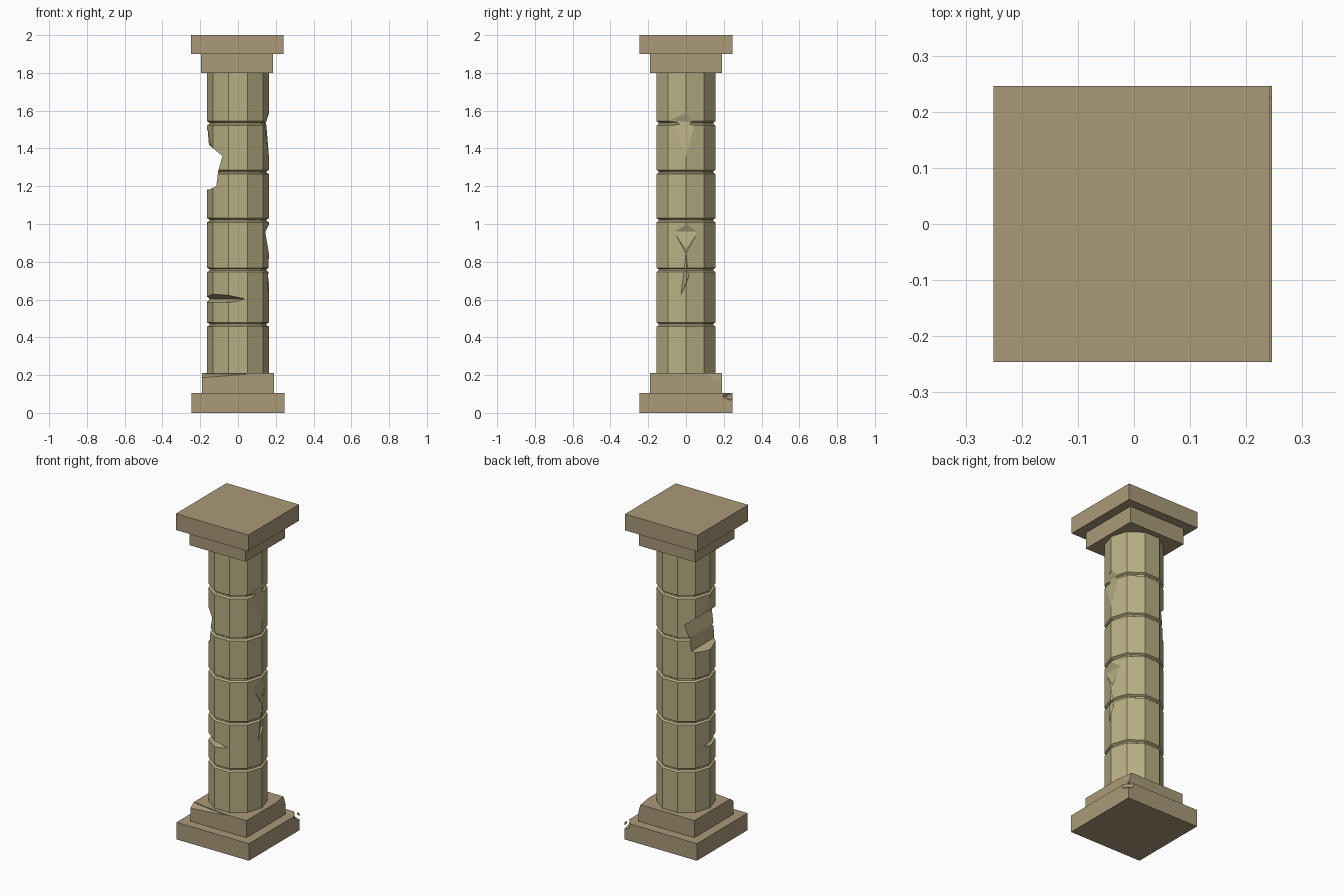
import bpy, bmesh, math
from mathutils import Vector

if "Cube" in bpy.data.objects:
    bpy.data.objects.remove(bpy.data.objects["Cube"])


def material(name, rgb):
    m = bpy.data.materials.new(name)
    m.diffuse_color = (*rgb, 1)
    m.use_nodes = True
    m.node_tree.nodes["Principled BSDF"].inputs["Base Color"].default_value = m.diffuse_color
    return m


SLAB = material("brown_stone", (0.40, 0.32, 0.19))
SHAFT = material("pale_stone", (0.48, 0.43, 0.23))


def finish(bm, name, mat=None):
    bmesh.ops.recalc_face_normals(bm, faces=bm.faces)
    me = bpy.data.meshes.new(name)
    bm.to_mesh(me)
    bm.free()
    ob = bpy.data.objects.new(name, me)
    bpy.context.collection.objects.link(ob)
    if mat:
        me.materials.append(mat)
    return ob


def slab(name, half, z0, z1, cx=0.0):
    bm = bmesh.new()
    bmesh.ops.create_cube(bm, size=1)
    for v in bm.verts:
        v.co = Vector((cx + v.co.x * 2 * half, v.co.y * 2 * half,
                       (z0 + z1) / 2 + v.co.z * (z1 - z0)))
    return finish(bm, name, SLAB)


def hull(points):
    bm = bmesh.new()
    for p in points:
        bm.verts.new(p)
    res = bmesh.ops.convex_hull(bm, input=bm.verts)
    bmesh.ops.delete(bm, geom=[v for v in res["geom_interior"]
                               if isinstance(v, bmesh.types.BMVert)], context='VERTS')
    return finish(bm, "chip_cutter")


def prism(profile, direction, half):
    """Extrude an (outward distance, z) profile sideways, facing a direction in degrees."""
    a = math.radians(direction)
    n = Vector((math.cos(a), math.sin(a), 0))
    t = Vector((-n.y, n.x, 0))
    bm = bmesh.new()
    rings = [[bm.verts.new(n * d + t * s * half + Vector((0, 0, z))) for d, z in profile]
             for s in (-1, 1)]
    bm.faces.new(rings[0])
    bm.faces.new(rings[1])
    k = len(profile)
    for i in range(k):
        j = (i + 1) % k
        bm.faces.new((rings[0][i], rings[0][j], rings[1][j], rings[1][i]))
    return finish(bm, "chip_cutter")


def carve(ob, cutters):
    for c in cutters:
        c.hide_render = True
        mod = ob.modifiers.new("chip", 'BOOLEAN')
        mod.operation = 'DIFFERENCE'
        mod.solver = 'EXACT'
        mod.object = c
    dg = bpy.context.evaluated_depsgraph_get()
    me = bpy.data.meshes.new_from_object(ob.evaluated_get(dg))
    ob.modifiers.clear()
    ob.data = me
    for c in cutters:
        bpy.data.objects.remove(c)


# Ten-sided shaft with chamfered grooves between the drums
R, SIDES = 0.164, 10
rings = [(R, 0.2)]
for z in (0.468, 0.757, 1.02, 1.275, 1.533):
    rings += [(R, z - 0.011), (R - 0.012, z - 0.004), (R - 0.012, z + 0.004), (R, z + 0.011)]
rings.append((R, 1.81))
bm = bmesh.new()
loops = [[bm.verts.new((r * math.cos(math.tau * i / SIDES), r * math.sin(math.tau * i / SIDES), z))
          for i in range(SIDES)] for r, z in rings]
for a, b in zip(loops, loops[1:]):
    for i in range(SIDES):
        j = (i + 1) % SIDES
        bm.faces.new((a[i], a[j], b[j], b[i]))
bm.faces.new(loops[0])
bm.faces.new(loops[-1])
shaft = finish(bm, "shaft", SHAFT)

carve(shaft, [
    # large broken notch on the left
    prism([(0.25, 1.46), (0.15, 1.415), (0.082, 1.36), (0.105, 1.28), (0.115, 1.2),
           (0.15, 1.183), (0.25, 1.18)], 180, 0.2),
    # thin shaved strip above the notch
    prism([(0.25, 1.53), (0.158, 1.5), (0.146, 1.40), (0.25, 1.40)], 188, 0.2),
    # wedge-shaped gash on the front left
    prism([(0.25, 0.655), (0.078, 0.603), (0.125, 0.588), (0.25, 0.585)], 223, 0.25),
    # upper chip on the right
    hull([(0.136, -0.092, 1.55), (0.162, 0, 1.585), (0.150, 0.058, 1.535), (0.165, 0, 1.345),
          (0.148, -0.01, 1.53), (0.25, -0.09, 1.55), (0.25, 0, 1.59), (0.25, 0.06, 1.53),
          (0.25, 0, 1.34)]),
    # shallow dent and crack on the right
    hull([(0.165, 0, 1.0), (0.155, 0, 0.86), (0.145, 0.065, 0.96), (0.145, -0.065, 0.96),
          (0.165, 0, 0.84), (0.25, 0.07, 0.97), (0.25, -0.07, 0.97), (0.25, 0, 0.83)]),
    hull([(0.165, 0, 0.86), (0.150, 0.004, 0.70), (0.157, -0.034, 0.605),
          (0.160, 0.014, 0.72), (0.25, 0, 0.87), (0.25, -0.034, 0.6), (0.25, 0.02, 0.72)]),
])

# Stepped base and cap
base_lower = slab("base_lower", 0.246, 0, 0.105)
base_upper = slab("base_upper", 0.19, 0.105, 0.21)
slab("cap_lower", 0.191, 1.8, 1.9, -0.005)
slab("cap_upper", 0.246, 1.9, 2.0, -0.004)

# Chipped back right corner of the lower step
carve(base_lower, [hull([(0.26, 0.19, 0.12), (0.246, 0.195, 0.085), (0.2, 0.26, 0.12),
                         (0.215, 0.246, 0.075), (0.26, 0.26, 0.06), (0.222, 0.222, 0.09),
                         (0.246, 0.225, 0.07)])])

# Worn front edge and corners of the upper step
carve(base_upper, [
    hull([(-0.2, -0.2, 0.18), (0.12, -0.2, 0.205), (0.12, -0.2, 0.23),
          (-0.2, -0.2, 0.23), (-0.2, -0.155, 0.215), (-0.165, -0.16, 0.205)]),
    hull([(0.2, 0.05, 0.22), (0.2, 0.2, 0.13), (0.2, 0.2, 0.22), (0.172, 0.2, 0.22),
          (0.186, 0.11, 0.213)]),
])
